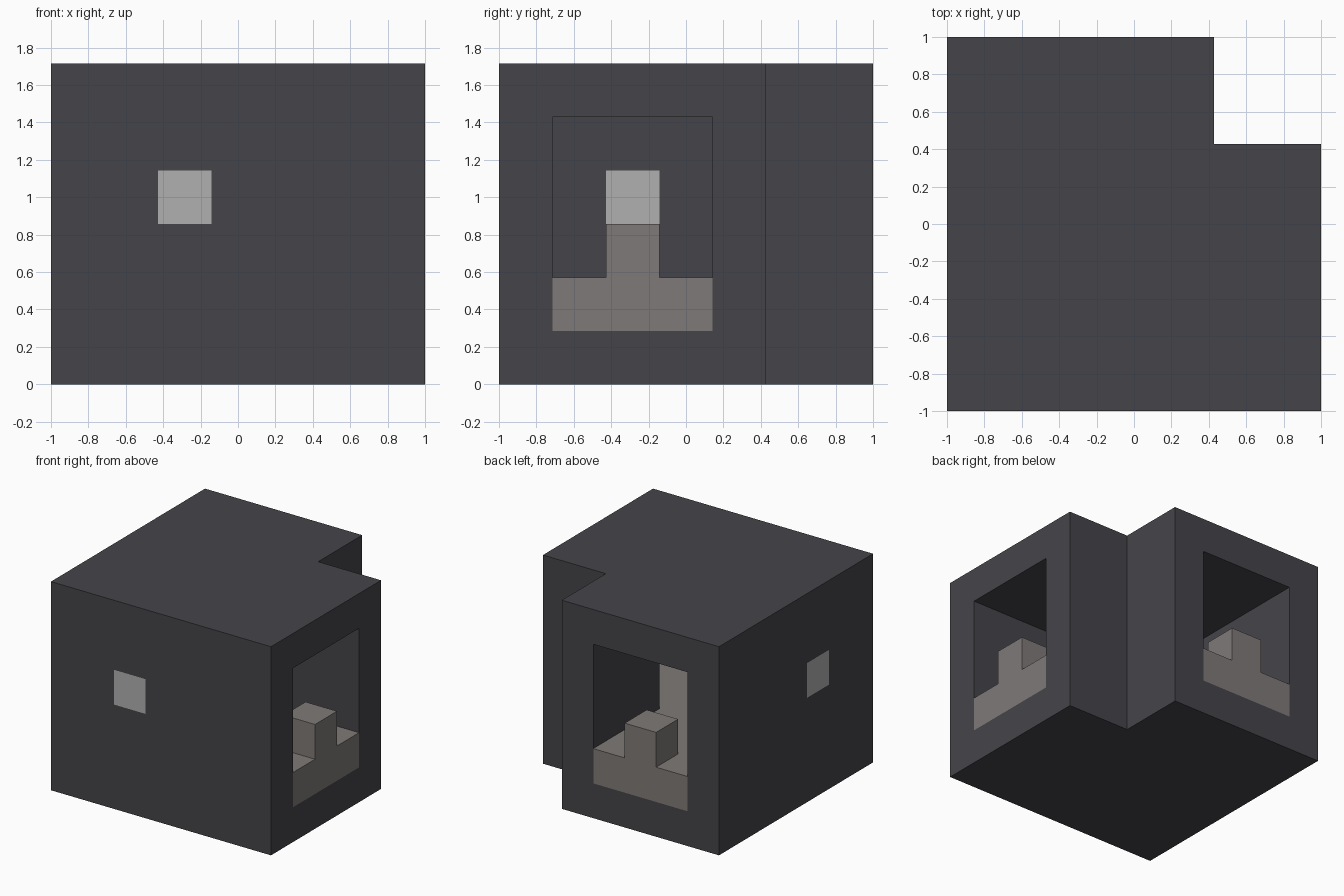
import bpy
import bmesh

if "Cube" in bpy.data.objects:
    bpy.data.objects.remove(bpy.data.objects["Cube"], do_unlink=True)

U = 2 / 7  # one block of the building grid


def material(name, color):
    mat = bpy.data.materials.new(name)
    mat.use_nodes = True
    mat.diffuse_color = (*color, 1)
    bsdf = next(n for n in mat.node_tree.nodes if n.type == "BSDF_PRINCIPLED")
    bsdf.inputs["Base Color"].default_value = (*color, 1)
    bsdf.inputs["Roughness"].default_value = 0.9
    return mat


def prism(name, outline, low, high, mat):
    """Extrude a plan outline, given in grid blocks, from low to high."""
    bm = bmesh.new()
    base = bm.faces.new([bm.verts.new((x * U - 1, y * U - 1, low * U)) for x, y in outline])
    top = bmesh.ops.extrude_face_region(bm, geom=[base])["geom"]
    moved = [v for v in top if isinstance(v, bmesh.types.BMVert)]
    bmesh.ops.translate(bm, verts=moved, vec=(0, 0, (high - low) * U))
    bmesh.ops.recalc_face_normals(bm, faces=bm.faces)
    mesh = bpy.data.meshes.new(name)
    bm.to_mesh(mesh)
    bm.free()
    mesh.materials.append(mat)
    obj = bpy.data.objects.new(name, mesh)
    bpy.context.collection.objects.link(obj)
    return obj


def block(name, x, y, z, mat):
    return prism(name, [(x, y), (x + 1, y), (x + 1, y + 1), (x, y + 1)], z, z + 1, mat)


def corner_plan(start, inner, end):
    """L-shaped plan with one arm to the left side and one to the back."""
    return [(start, start), (end, start), (end, inner), (inner, inner), (inner, end), (start, end)]


def cut(target, cutter):
    mod = target.modifiers.new("opening", "BOOLEAN")
    mod.operation = "DIFFERENCE"
    mod.solver = "EXACT"
    mod.object = cutter
    bpy.context.view_layer.objects.active = target
    bpy.ops.object.modifier_apply(modifier=mod.name)
    bpy.data.objects.remove(cutter, do_unlink=True)


stone = material("dark stone", (0.0595, 0.0578, 0.0666))
floor = material("warm grey floor", (0.212, 0.195, 0.188))
pane = material("pale glass", (0.434, 0.434, 0.434))

# Solid shell, hollowed by a corner passage that opens at two ends
shell = prism("wall_shell", corner_plan(0, 5, 7), 0, 6, stone)
cut(shell, prism("passage_cutter", corner_plan(1, 4, 8), 1, 5, stone))

# Passage floor
prism("passage_floor", corner_plan(1, 4, 7), 1, 2, floor)

# A post in each doorway, and a window block in the wall facing it
for side, post, window in (("left", (6, 2), (0, 2)), ("back", (2, 6), (2, 0))):
    block(side + "_doorway_post", *post, 2, floor)
    x, y = window
    hole = block("window_cutter", x, y, 3, stone)
    # stretch the cutter through both wall faces
    axis = 0 if side == "left" else 1
    for v in hole.data.vertices:
        v.co[axis] += 0.1 if v.co[axis] > -0.9 else -0.1
    cut(shell, hole)
    block("window_opposite_" + side + "_doorway", x, y, 3, pane)
